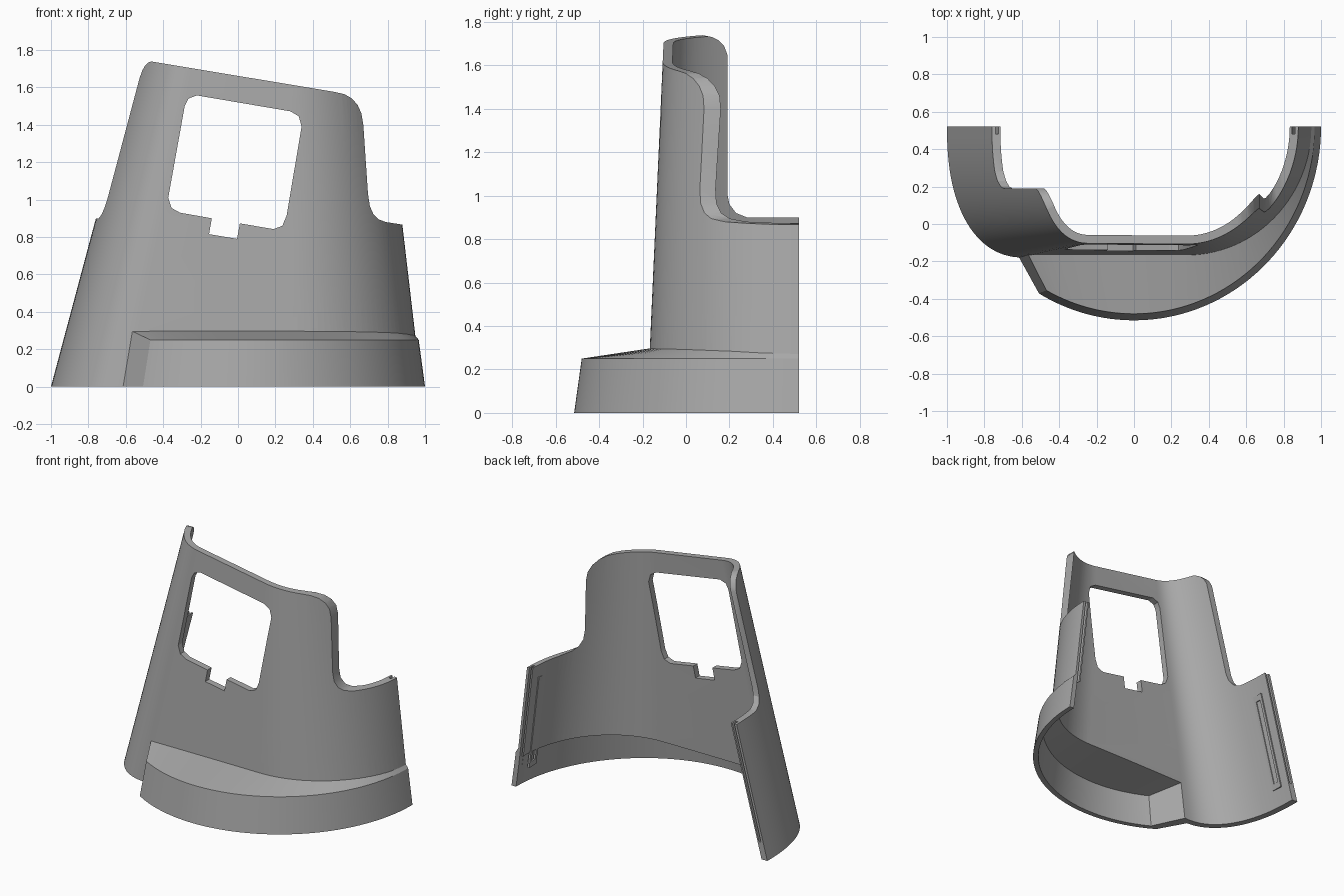
import bpy, bmesh
from math import sin, cos, pi, radians

if "Cube" in bpy.data.objects:
    bpy.data.objects.remove(bpy.data.objects["Cube"], do_unlink=True)

grey = bpy.data.materials.new("matte grey")
grey.use_nodes = True
grey.diffuse_color = (0.4, 0.4, 0.4, 1)
grey.node_tree.nodes["Principled BSDF"].inputs["Base Color"].default_value = (0.4, 0.4, 0.4, 1)

BACK = 0.52      # rear plane of the shell
WALL = 0.045     # wall thickness
STEPS = 28


def loft(name, rings):
    """Closed solid through rings with equal numbers of points."""
    bm = bmesh.new()
    rows = [[bm.verts.new(p) for p in ring] for ring in rings]
    n = len(rows[0])
    for a, b in zip(rows, rows[1:]):
        for i in range(n):
            j = (i + 1) % n
            bm.faces.new((a[i], a[j], b[j], b[i]))
    bm.faces.new(rows[0][::-1])
    bm.faces.new(rows[-1])
    bmesh.ops.recalc_face_normals(bm, faces=bm.faces)
    mesh = bpy.data.meshes.new(name)
    bm.to_mesh(mesh)
    bm.free()
    mesh.materials.append(grey)
    obj = bpy.data.objects.new(name, mesh)
    bpy.context.collection.objects.link(obj)
    return obj


def combine(target, tool, operation):
    mod = target.modifiers.new("cut", 'BOOLEAN')
    mod.operation, mod.solver, mod.object = operation, 'EXACT', tool
    bpy.context.view_layer.objects.active = target
    bpy.ops.object.modifier_apply(modifier=mod.name)
    bpy.data.objects.remove(tool, do_unlink=True)


def front_y(z):
    return -0.18 + 0.045 * z


def right_curve(a, z, t):
    """Right quarter ellipse, a = 0 at the back, pi/2 at the flat front."""
    return (0.28 + (0.70 - 0.117 * z - t) * cos(a),
            BACK - (BACK - front_y(z) - t) * sin(a), z)


def left_curve(a, z, t):
    """Left squarish quarter, leaning towards the centre."""
    e = 2 / 2.3
    return (-0.58 + 0.2 * z - (0.42 - 0.067 * z - t) * cos(a) ** e,
            BACK - (BACK - front_y(z) - t) * sin(a) ** e, z)


def body(name, t, z0, z1, back):
    rings = []
    for k in range(7):
        z = z0 + (z1 - z0) * k / 6
        angles = [pi / 2 * i / STEPS for i in range(STEPS + 1)]
        right = [right_curve(a, z, t) for a in angles]
        left = [left_curve(min(a, pi / 2 - 1e-6), z, t) for a in reversed(angles)]
        rings.append([(right[0][0], back, z)] + right + left + [(left[-1][0], back, z)])
    return loft(name, rings)


def ledge(name, t, depth, drop, z0, back):
    """Curved front step: four-point section swept around the arc."""
    def wall(s, z):
        if s <= 1:
            return right_curve(s * pi / 2, z, depth)
        f = s - 1
        end = -0.625 + 0.17 * z + 1.1 * t
        return (0.28 + (end - 0.28) * f, front_y(z) + depth, z)

    def arc(s, z):
        last = 120.5 - 2.5 * t / 0.035 - 6 * z
        th = radians(73 * s if s <= 1 else 73 + (last - 73) * (s - 1))
        r = 1 - 0.135 * z - t
        return (r * cos(th), BACK - 1.035 * r * sin(th), z)

    stations = []
    for i in range(2 * STEPS + 1):
        s = i / STEPS
        stations.append([wall(s, z0), arc(s, z0), arc(s, 0.25 - drop), wall(s, 0.30 - drop)])
    stations.insert(0, [(x, back, z) for x, y, z in stations[0]])
    return loft(name, stations)


def prism_y(name, pts, y0, y1):
    return loft(name, [[(x, y, z) for x, z in pts] for y in (y0, y1)])


def prism_x(name, pts, x0, x1):
    return loft(name, [[(x, y, z) for y, z in pts] for x in (x0, x1)])


# Outer skin, then hollow it
shell = body("shell", 0, -0.1, 1.9, 0.6)
combine(shell, ledge("ledge", 0, 0.02, 0, -0.12, 0.62), 'UNION')
combine(shell, body("hollow", WALL, -0.2, 2.0, 0.7), 'DIFFERENCE')
combine(shell, ledge("ledge_hollow", 0.035, 0.1, 0.035, -0.25, 0.72), 'DIFFERENCE')

# Flat bottom and back
combine(shell, prism_x("floor_cut", [(-1, -1), (1, -1), (1, 0), (-1, 0)], -2, 2), 'DIFFERENCE')
combine(shell, prism_x("back_cut", [(BACK, -1), (1, -1), (1, 3), (BACK, 3)], -2, 2), 'DIFFERENCE')

# Left flank outline, seen from the side
flank = [(0.8, 0.9), (0.28, 0.9), (0.23, 0.92), (0.2, 0.96), (0.19, 1.01), (0.19, 1.65),
         (0.175, 1.69), (0.15, 1.715), (0.12, 1.73), (0.08, 1.738), (0.03, 1.742),
         (0.03, 2.2), (0.8, 2.2)]
combine(shell, prism_x("flank_cut", flank, -1.4, -0.2), 'DIFFERENCE')

# Sloping top and right shoulder, seen from the front
shoulder = [(-0.9, 1.811), (0.52, 1.575), (0.57, 1.563), (0.61, 1.54), (0.64, 1.505),
            (0.66, 1.46), (0.67, 1.4), (0.695, 1.03), (0.705, 0.965), (0.725, 0.92),
            (0.75, 0.895), (0.79, 0.88), (0.88, 0.866), (1.3, 0.81), (1.3, 2.2), (-0.9, 2.2)]
combine(shell, prism_y("shoulder_cut", shoulder, -1, 1), 'DIFFERENCE')

# Window with a notch in its sill
window = [(-0.285, 1.5), (-0.265, 1.54), (-0.22, 1.557), (0.28, 1.472), (0.325, 1.445),
          (0.34, 1.39), (0.26, 0.915), (0.237, 0.86), (0.19, 0.842), (0.01, 0.873),
          (-0.005, 0.79), (-0.155, 0.815), (-0.14, 0.9), (-0.31, 0.93), (-0.355, 0.955),
          (-0.373, 1.01)]
combine(shell, prism_y("window_cut", window, -0.4, 0.1), 'DIFFERENCE')


def edge_strip(name, side, y0, y1, z0, z1, t0, t1):
    """Upright strip that follows the leaning rear edge between two wall depths."""
    curve = left_curve if side < 0 else right_curve
    rings = []
    for z in (z0, z1):
        xa, xb = curve(0, z, t0)[0], curve(0, z, t1)[0]
        rings.append([(xa, y0, z), (xb, y0, z), (xb, y1, z), (xa, y1, z)])
    return loft(name, rings)


# Rear edge grooves and the latch rails inside each rear edge
for side, label in ((-1, "right"), (1, "left")):
    combine(shell, edge_strip("groove", side, 0.48, 0.6, 0.12, 1.0, 0.018, 0.034), 'DIFFERENCE')
    rail = edge_strip(label + "_latch_rail", side, 0.37, 0.45, 0.12, 0.78, WALL - 0.004, WALL + 0.01)
    slot = edge_strip("slot", side, 0.39, 0.43, 0.16, 0.74, WALL - 0.02, WALL + 0.03)
    combine(rail, slot, 'DIFFERENCE')

# Smooth curves, crisp edges
bpy.ops.object.select_all(action='DESELECT')
shell.select_set(True)
bpy.context.view_layer.objects.active = shell
bpy.ops.object.shade_smooth_by_angle(angle=radians(25))
